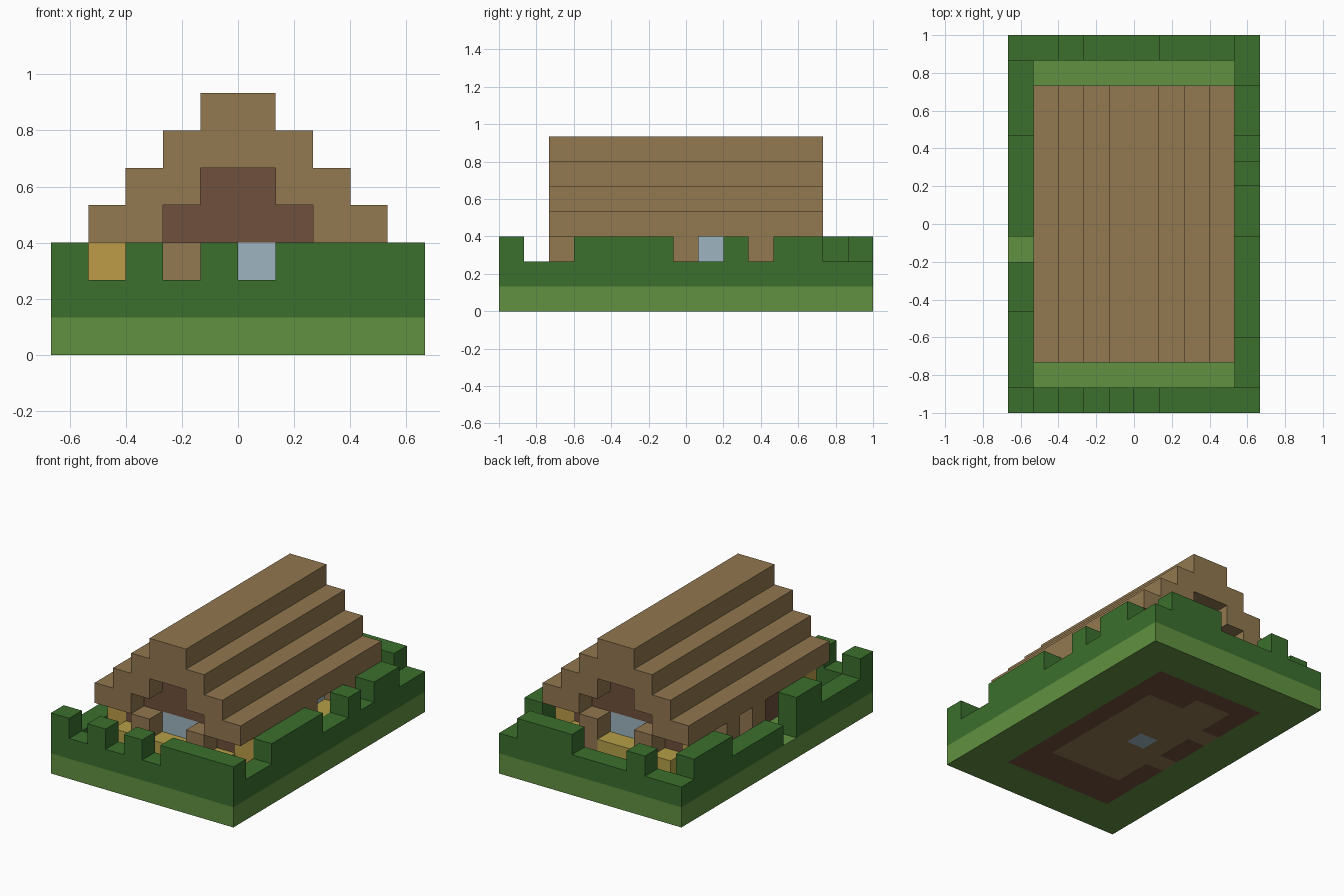
import bpy, bmesh
from mathutils import Vector

if "Cube" in bpy.data.objects:
    bpy.data.objects.remove(bpy.data.objects["Cube"], do_unlink=True)

NX, NY = 10, 15
U = 2 / NY  # block size


def material(name, r, g, b):
    lin = [((c / 255 + 0.055) / 1.055) ** 2.4 for c in (r, g, b)] + [1]
    m = bpy.data.materials.new(name)
    m.use_nodes = True
    m.diffuse_color = lin
    m.node_tree.nodes["Principled BSDF"].inputs["Base Color"].default_value = lin
    return m


HEDGE = material("hedge green", 59, 112, 45)
GRASS = material("grass green", 98, 145, 66)
TIMBER = material("timber brown", 146, 120, 80)
WALL = material("dark wall brown", 111, 80, 60)
GOLD = material("golden yellow", 188, 156, 70)
STRAW = material("straw yellow", 182, 160, 72)
GLASS = material("pale glass blue", 157, 181, 192)


def span(a, b):
    return range(a, b + 1)


def block(xs, ys, zs):
    return {(x, y, z) for x in xs for y in ys for z in zs}


def both_ends(cells):
    """Add the copy mirrored front to back."""
    return cells | {(x, NY - 1 - y, z) for x, y, z in cells}


def both_sides(cells):
    """Add the copy mirrored left to right."""
    return cells | {(NX - 1 - x, y, z) for x, y, z in cells}


def build(name, cells, mat):
    """Make one object from grid blocks, keeping only the outer faces."""
    bm = bmesh.new()
    for cell in sorted(cells):
        for axis in range(3):
            for side in (0, 1):
                step = [0, 0, 0]
                step[axis] = 2 * side - 1
                if tuple(c + s for c, s in zip(cell, step)) in cells:
                    continue
                b, c = (axis + 1) % 3, (axis + 2) % 3
                corners = []
                for p, q in ((0, 0), (1, 0), (1, 1), (0, 1)):
                    v = Vector(cell)
                    v[axis] += side
                    v[b] += p
                    v[c] += q
                    corners.append(bm.verts.new((v - Vector((NX / 2, NY / 2, 0))) * U))
                bm.faces.new(corners if side else corners[::-1])
    bmesh.ops.remove_doubles(bm, verts=bm.verts, dist=U / 100)
    bmesh.ops.dissolve_limit(bm, angle_limit=0.01, verts=bm.verts, edges=bm.edges)
    mesh = bpy.data.meshes.new(name)
    bm.to_mesh(mesh)
    bm.free()
    mesh.materials.append(mat)
    bpy.context.collection.objects.link(bpy.data.objects.new(name, mesh))


# Ground layer: lawn, house foundation, floor and floor glass
base = block(span(2, 7), span(2, 12), [0])
floor_glass = {(4, 7, 0)}
floor = block(span(3, 6), span(4, 10), [0]) | block([3, 4], [11], [0])
floor |= {(2, 6, 0), (2, 9, 0)}
build("lawn", block(range(NX), range(NY), [0]) - base, GRASS)
build("foundation", base - floor, WALL)
build("floor", floor - floor_glass, TIMBER)
build("floor_glass", floor_glass, GLASS)

# Hedge around the plot, with a gate gap and raised battlements
hedge = block(range(NX), range(NY), [1]) - block(span(1, 8), span(1, 13), [1])
hedge -= {(0, 6, 1)}
hedge |= block([0, 2, 4, 6, 7, 8, 9], [0], [2])         # front
hedge |= block([2, 6, 7, 8], [14], [2])                 # back
hedge |= block([9], [3, 4, 5, 6, 9, 11, 12], [2])       # left side
hedge |= block([0], [4, 5, 11, 12, 13], [2])            # right side
build("hedge", hedge, HEDGE)

# House walls with stepped gables, window openings and a doorway
walls = block(span(2, 7), span(3, 11), [1, 2]) - block(span(3, 6), span(4, 10), [1, 2])
walls |= both_ends(block(span(3, 6), [3], [3]) | block([4, 5], [3], [4]))
end_windows = both_ends(block([4, 5], [3], [2]))
side_window = block([7], [8, 9], [2])
door = block([2], [6], [1, 2])
build("house_walls", walls - end_windows - side_window - door, WALL)
build("end_windows", end_windows, GLASS)
build("side_window", side_window, GLASS)

# Timber posts beside the windows and the door
build("end_posts", both_ends(block([3, 6], [2], [1, 2])), TIMBER)
build("left_posts", block([8], [7, 10], [1, 2]), TIMBER)
build("right_posts", block([1], [7, 9], [1, 2]), TIMBER)

# Planters under the windows and tall bales at the house corners
build("end_planters", both_ends(block([2, 4, 5, 7], [2], [1])), STRAW)
build("side_planter", block([8], [8, 9], [1]), STRAW)
build("corner_bales", both_ends(both_sides(block([1], [3], [1, 2]))), GOLD)

# Stepped roof, each course two blocks wide
roof = set()
for n in range(4):
    roof |= both_sides(block([1 + n, min(2 + n, 4)], span(2, 12), [3 + n]))
build("roof", roof, TIMBER)
